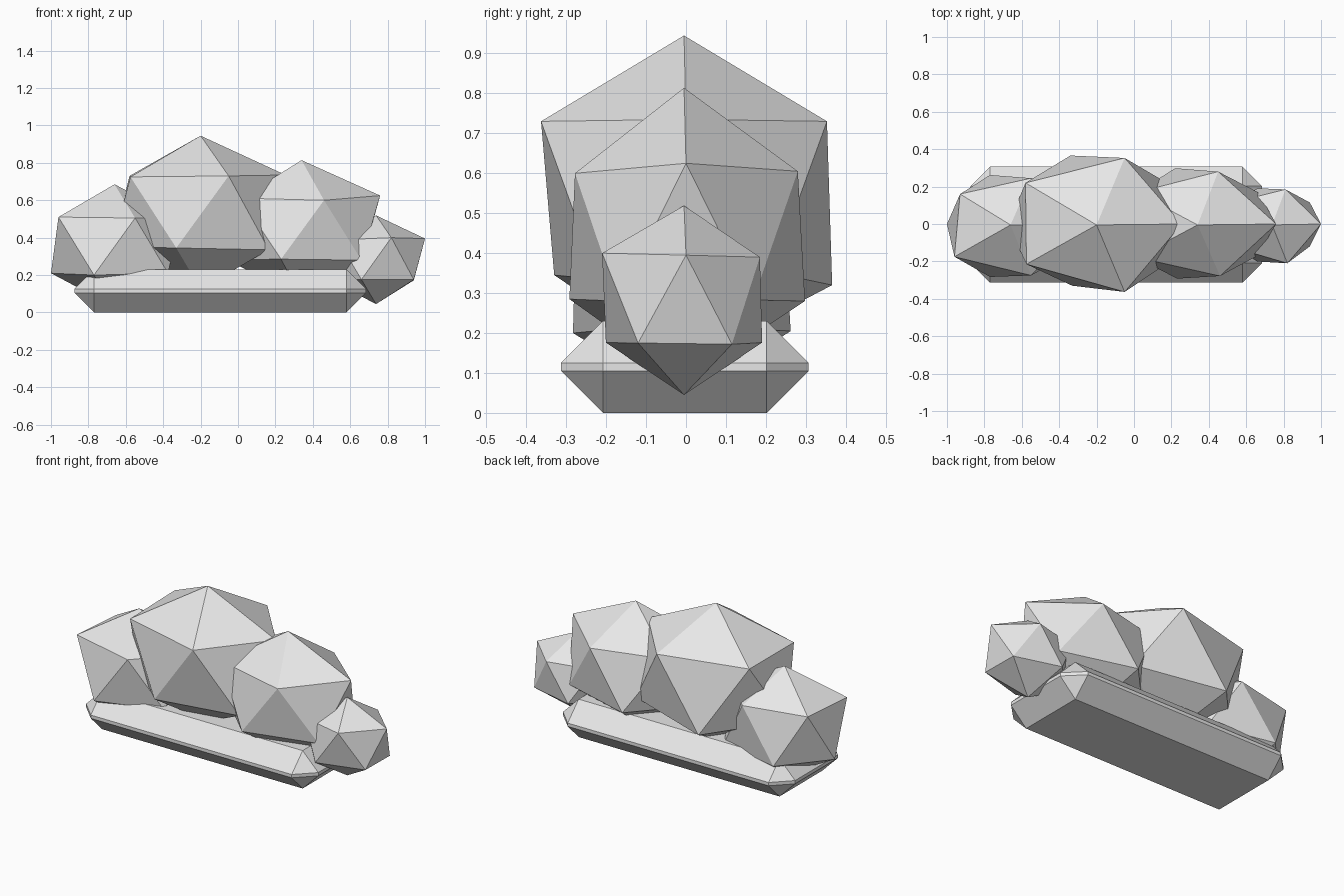
import bpy, bmesh
from mathutils import Vector

if "Cube" in bpy.data.objects:
    bpy.data.objects.remove(bpy.data.objects["Cube"])

stone = bpy.data.materials.new("light_grey")
stone.diffuse_color = (0.8, 0.8, 0.8, 1)
stone.use_nodes = True
stone.node_tree.nodes["Principled BSDF"].inputs["Base Color"].default_value = stone.diffuse_color


def finish(name, bm):
    """Turn a bmesh into a flat shaded grey object."""
    bmesh.ops.recalc_face_normals(bm, faces=bm.faces)
    mesh = bpy.data.meshes.new(name)
    bm.to_mesh(mesh)
    bm.free()
    mesh.materials.append(stone)
    obj = bpy.data.objects.new(name, mesh)
    bpy.context.collection.objects.link(obj)
    return obj


def puff(name, centre, radii, pulls):
    """Stretched icosahedron; each pull moves its nearest corner to that spot."""
    bm = bmesh.new()
    bmesh.ops.create_icosphere(bm, subdivisions=1, radius=1)
    for v in bm.verts:
        v.co = Vector(c + r * k for c, r, k in zip(centre, radii, v.co))
    for p in map(Vector, pulls):
        min(bm.verts, key=lambda v: (v.co - p).length).co = p
    return finish(name, bm)


# Four uneven puffs
puff("large_puff", (-0.2, -0.005, 0.535), (0.53, 0.42, 0.41), [
    (-0.05, -0.363, 0.73), (-0.05, 0.353, 0.73), (-0.575, -0.215, 0.725),
    (-0.58, 0.22, 0.73), (0.255, 0, 0.735), (-0.33, -0.33, 0.345),
    (-0.34, 0.366, 0.32), (0.165, -0.22, 0.335)])
puff("medium_puff", (0.34, -0.005, 0.447), (0.45, 0.33, 0.367), [
    (0.46, -0.278, 0.6), (0.45, 0.28, 0.605), (0.76, 0, 0.625),
    (0.23, -0.292, 0.285), (0.22, 0.298, 0.28), (0.66, -0.17, 0.28)])
puff("left_puff", (-0.66, -0.005, 0.357), (0.395, 0.325, 0.328), [
    (-0.55, -0.275, 0.505), (-0.55, 0.245, 0.51), (-0.96, -0.175, 0.51),
    (-0.93, 0.16, 0.51), (-1.0, 0, 0.21), (-0.77, -0.283, 0.2),
    (-0.77, 0.262, 0.205)])
puff("small_puff", (0.738, -0.005, 0.282), (0.282, 0.23, 0.237), [
    (0.82, -0.21, 0.4), (0.81, 0.185, 0.39), (1.0, 0, 0.395),
    (0.94, -0.12, 0.175), (0.94, 0.115, 0.172)])

# Chamfered slab under the puffs
bm = bmesh.new()
bmesh.ops.create_cube(bm, size=1)
for v in bm.verts:
    v.co = (v.co.x * 1.56 - 0.095, v.co.y * 0.62 - 0.003, v.co.z * 0.23 + 0.115)
slab = finish("base_slab", bm)
chamfer = slab.modifiers.new("chamfer", "BEVEL")
chamfer.offset_type = 'OFFSET'
chamfer.width = 0.148  # replaced below for an even setback along the faces
chamfer.width = 0.105
chamfer.segments = 1
chamfer.limit_method = 'NONE'
